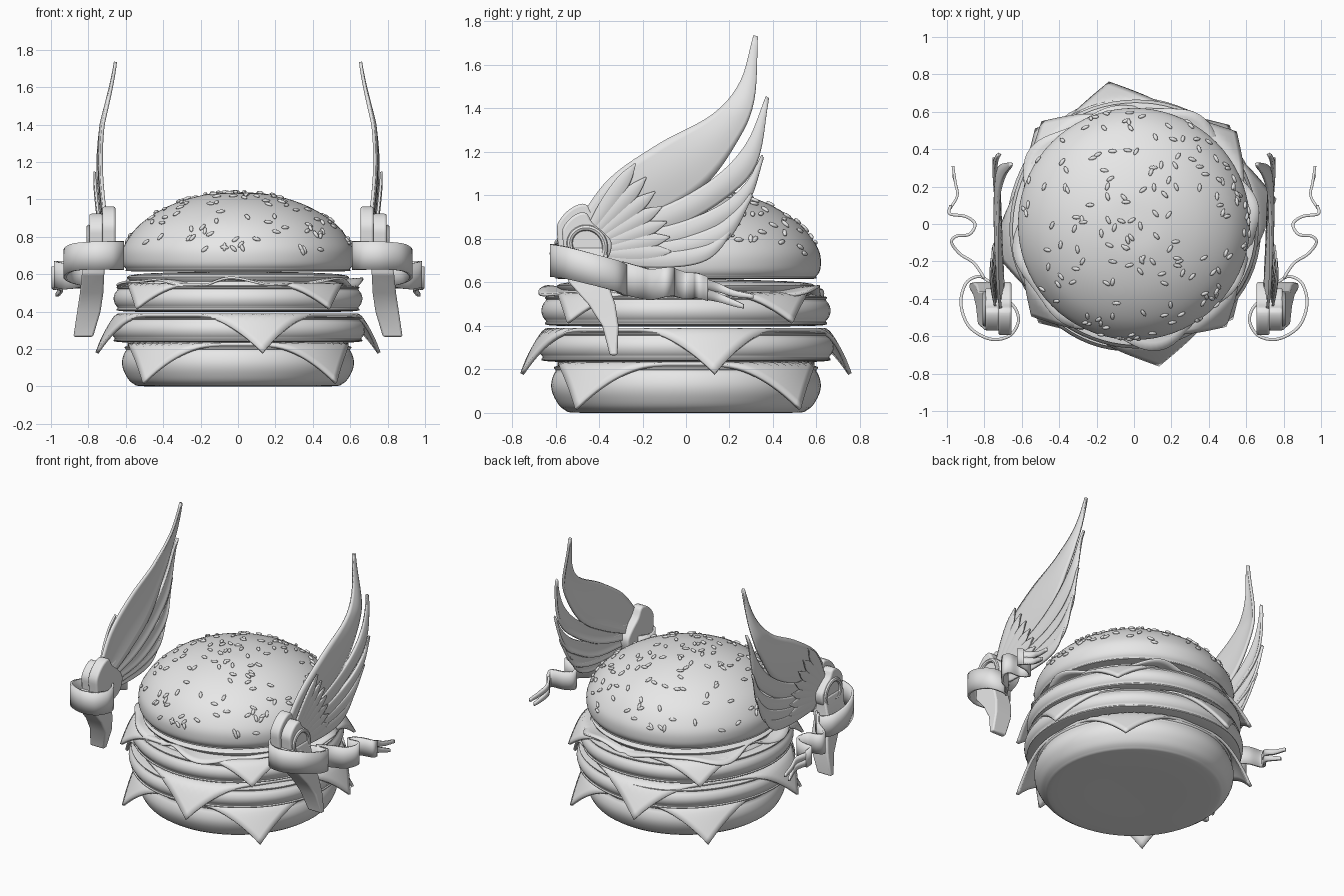
import bpy, bmesh, math, random
from mathutils import Vector, Matrix

random.seed(4)
cube = bpy.data.objects.get("Cube")
if cube:
    bpy.data.objects.remove(cube, do_unlink=True)

# One plain clay grey covers everything
GREY = (0.8, 0.8, 0.8, 1)
clay = bpy.data.materials.new("clay_grey")
clay.use_nodes = True
clay.diffuse_color = GREY
clay.node_tree.nodes["Principled BSDF"].inputs["Base Color"].default_value = GREY
parts = []


def spline(points, steps=5):
    """Smooth curve through the points."""
    p = [Vector(q) for q in points]
    p = [2 * p[0] - p[1]] + p + [2 * p[-1] - p[-2]]
    out = []
    for a, b, c, d in zip(p, p[1:], p[2:], p[3:]):
        for i in range(steps):
            t = i / steps
            out.append(b + (c - a) * t / 2 + (a * 2 - b * 5 + c * 4 - d) * t * t / 2
                       + (b * 3 - a - c * 3 + d) * t ** 3 / 2)
    return out + [p[-2]]


def finish(name, bm, thick=0, mirror=False, bevel=0):
    bmesh.ops.remove_doubles(bm, verts=bm.verts, dist=0.0001)
    bmesh.ops.recalc_face_normals(bm, faces=bm.faces)
    mesh = bpy.data.meshes.new(name)
    bm.to_mesh(mesh)
    bm.free()
    obj = bpy.data.objects.new(name, mesh)
    bpy.context.collection.objects.link(obj)
    mesh.materials.append(clay)
    if thick:
        mod = obj.modifiers.new("thickness", "SOLIDIFY")
        mod.thickness, mod.offset = thick, 0
    if bevel:
        mod = obj.modifiers.new("round", "BEVEL")
        mod.width, mod.segments = bevel, 3
    if mirror:
        obj.modifiers.new("other_side", "MIRROR")
    parts.append(obj)
    return obj


def sheet(name, rows, wrap=False, caps=False, **options):
    """Surface through rows of points."""
    bm = bmesh.new()
    grid = [[bm.verts.new(p) for p in row] for row in rows]
    n = len(grid[0])
    for a, b in zip(grid, grid[1:]):
        for i in range(n if wrap else n - 1):
            j = (i + 1) % n
            bm.faces.new((a[i], a[j], b[j], b[i]))
    if caps:
        bm.faces.new(grid[0])
        bm.faces.new(grid[-1])
    return finish(name, bm, **options)


def lathe(name, profile, wobble=0, sides=72, phase=0):
    rows = []
    for r, z in spline(profile):
        row = []
        for i in range(sides):
            a = math.tau * i / sides
            k = 1 + wobble * (math.sin(3 * a + phase) + math.sin(5 * a - phase))
            row.append((max(r, 0) * k * math.cos(a), max(r, 0) * k * math.sin(a), z))
        rows.append(row)
    return sheet(name, rows, wrap=True)


# Buns, patties and the filling core
lathe("bottom_bun", [(0, 0), (.47, 0), (.56, .015), (.605, .07), (.62, .13),
                     (.6, .19), (.55, .22), (0, .225)])
TOP = [(.6, .63), (.62, .68), (.605, .76), (.52, .87), (.37, .965), (.18, 1.025), (0, 1.04)]
lathe("top_bun", [(0, .62), (.54, .615)] + TOP)
for name, z, r in (("lower_patty", .235, .68), ("upper_patty", .4, .665)):
    lathe(name, [(0, z), (r - .08, z), (r - .02, z + .025), (r, z + .07),
                 (r - .02, z + .115), (r - .08, z + .14), (0, z + .14)], .006, phase=z * 9)
lathe("tomato_slice", [(0, .53), (.54, .53), (.575, .56), (.54, .6), (0, .62)])


def cheese(name, z, half, radius, turn, n=36, drop=.85):
    """Square slice whose corners hang over the round layer below."""
    rows = []
    for i in range(n + 1):
        row = []
        for j in range(n + 1):
            v = Vector(((2 * i / n - 1) * half, (2 * j / n - 1) * half))
            a, d = math.atan2(v.y, v.x) + math.radians(turn), v.length
            over = max(0, d - radius)
            bend = over * over / (over + .03) if over else 0
            r = min(d, radius) + over - bend * .5
            row.append((r * math.cos(a), r * math.sin(a), z - bend * drop * 1.15))
        rows.append(row)
    return sheet(name, rows, thick=.018)


cheese("lower_cheese", .225, .59, .595, 1)
cheese("middle_cheese", .382, .615, .635, 55)
cheese("upper_cheese", .545, .575, .625, -3, drop=.7)

# Ruffled lettuce leaf under the top bun
rows = []
for k in range(7):
    f = k / 6
    row = []
    for i in range(140):
        a = math.tau * i / 140
        w = math.sin(7 * a) + .6 * math.sin(11 * a + 1)
        r = .42 + f * (.22 + .025 * math.sin(5 * a + 2) + .025 * math.sin(8 * a))
        row.append((r * math.cos(a), r * math.sin(a), .575 - .02 * f + .018 * f * f * w))
    rows.append(row)
sheet("lettuce", rows, wrap=True, thick=.012)

# Sesame seeds scattered evenly over the dome
bm = bmesh.new()
dome = spline(TOP[1:], 12)
spots = list(zip(dome, dome[1:]))[6:]
weights = [p.x * (q - p).length for p, q in spots]
for p, q in random.choices(spots, weights, k=165):
    a = random.uniform(0, math.tau)
    m = p.lerp(q, random.random())
    tangent = (q - p).normalized()
    normal = Vector((tangent.y * math.cos(a), tangent.y * math.sin(a), -tangent.x))
    spot = Vector((m.x * math.cos(a), m.x * math.sin(a), m.y))
    pose = (Matrix.Translation(spot + normal * .004) @ normal.to_track_quat("Z", "Y").to_matrix().to_4x4()
            @ Matrix.Rotation(random.uniform(0, math.pi), 4, "Z") @ Matrix.Diagonal((.024, .011, .009, 1)))
    bmesh.ops.create_uvsphere(bm, u_segments=8, v_segments=6, radius=1, matrix=pose)
finish("sesame_seeds", bm)


# Wing feathers, each between an upper and a lower edge given as (y, z)
def wing_x(z):
    return .725 + .018 * math.sin((z - .95) * 6) - .04 * max(0, z - 1.4) / .33


def feather(name, upper, lower, shift, thick=.016):
    rows = []
    for a, b in zip(spline(upper, 6), spline(lower, 6)):
        row = []
        for k in range(9):
            p = a.lerp(b, k / 8)
            ridge = .012 * math.sin(math.pi * k / 8) * min(1, (a - b).length * 8)
            row.append((wing_x(p.y) + shift + ridge, p.x, p.y))
        rows.append(row)
    sheet(name, rows, thick=thick, mirror=True)


feather("feather_1", [(-.5, .88), (-.35, 1.08), (-.12, 1.24), (.12, 1.37), (.25, 1.52), (.312, 1.735)],
        [(-.42, .78), (-.15, .9), (.08, 1.04), (.23, 1.24), (.31, 1.43), (.328, 1.73)], -.012)
feather("feather_2", [(-.42, .85), (-.1, .95), (.13, 1.08), (.28, 1.24), (.37, 1.455)],
        [(-.38, .76), (-.08, .84), (.17, .98), (.32, 1.14), (.378, 1.445)], -.004)
feather("feather_3", [(-.4, .81), (-.08, .86), (.15, .95), (.28, 1.06), (.35, 1.185)],
        [(-.37, .73), (-.06, .76), (.15, .85), (.28, .96), (.354, 1.175)], .004)
feather("feather_4", [(-.38, .77), (-.08, .79), (.12, .85), (.22, .92), (.3, 1.01)],
        [(-.36, .7), (-.08, .71), (.11, .75), (.21, .82), (.304, 1)], .012)
feather("feather_5", [(-.38, .74), (-.1, .74), (.08, .77), (.16, .81), (.22, .87)],
        [(-.36, .68), (-.1, .67), (.06, .69), (.15, .75), (.223, .865)], .018)

# Short covert feathers fan out over the root
for i in range(7):
    ang = math.radians(56 - 9 * i)
    along = Vector((math.cos(ang), math.sin(ang)))
    side = Vector((-along.y, along.x))
    root = Vector((-.44 + .012 * i, .84 - .018 * i))
    reach = .37 - .012 * i
    edges = [[root + along * reach * t + side * s * w for t, w in
              ((0, .02), (.4, .035), (.75, .03), (1, .002))] for s in (1, -1)]
    feather("covert_feather", edges[0], edges[1], .024, .012)


# Ear-shaped mount at the wing root, in two stepped slabs with a raised curl
def slab(name, outline, x0, x1, bevel):
    ring = spline(outline + outline[:1], 4)[:-1]
    sheet(name, [[(x, p.x, p.y) for p in ring] for x in (x0, x1)],
          wrap=True, caps=True, mirror=True, bevel=bevel)


EAR = [(-.59, .79), (-.59, .87), (-.53, .94), (-.46, .96), (-.42, .9),
       (-.35, .84), (-.31, .78), (-.34, .69), (-.46, .65), (-.57, .69)]
slab("ear_base", EAR, .655, .725, .012)
centre = Vector((-.47, .77))
slab("ear_front", [centre + (Vector(p) - centre) * .8 for p in EAR], .72, .795, .012)
curl = []
for i in range(25):
    a, r = math.radians(-40 + i * 13), .105 - .0024 * i
    middle = Vector((.797, centre.x + r * math.cos(a), centre.y + r * math.sin(a)))
    out = Vector((0, math.cos(a), math.sin(a)))
    curl.append([middle + out * .014 * math.cos(t) + Vector((.014 * math.sin(t), 0, 0))
                 for t in (math.tau * k / 8 for k in range(8))])
sheet("ear_curl", curl, wrap=True, caps=True, mirror=True)

# Tapered prong hanging below the mount
prong = []
for z, y0, y1, x0, x1 in ((.76, -.57, -.36, .7, .8), (.6, -.54, -.36, .715, .835), (.5, -.45, -.325, .72, .845),
                          (.4, -.385, -.31, .735, .86), (.265, -.35, -.315, .775, .88)):
    prong.append([(x0, y0, z), (x1, y0, z), (x1, y1, z), (x0, y1, z)])
sheet("hanging_prong", prong, wrap=True, caps=True, mirror=True, bevel=.01)


# Ribbon strap looping round the mount, with wavy folds and a forked tail
def ribbon(name, path, w0, w1, thick=.016):
    pts = spline(path, 7)
    rows = []
    for i, p in enumerate(pts):
        h = Vector((0, 0, w0 + (w1 - w0) * i / (len(pts) - 1)))
        rows.append([p - h, p, p + h])
    sheet(name, rows, thick=thick, mirror=True)


ribbon("strap_loop", [(.68, -.4, .7), (.63, -.46, .7), (.62, -.53, .7), (.67, -.6, .7), (.77, -.615, .7),
                      (.88, -.55, .69), (.925, -.43, .66), (.9, -.32, .63), (.83, -.28, .61), (.77, -.31, .62)],
       .078, .07)
ribbon("ribbon_folds", [(.8, -.29, .62), (.855, -.21, .6), (.93, -.16, .59), (.975, -.1, .6), (.95, -.065, .605),
                        (.88, -.055, .6), (.85, 0, .585), (.9, .04, .585), (.985, .055, .585), (.98, .1, .57)],
       .075, .055)
for lift in (.02, -.025):
    ribbon("ribbon_tail", [(.988, .075, .575 + lift), (.945, .15, .555 + lift),
                           (.955, .22, .53 + lift), (.968, .29 + lift, .515 + lift)], .026, .01, .014)

# Smooth shading with crisp edges
bpy.ops.object.select_all(action="DESELECT")
for obj in parts:
    obj.select_set(True)
bpy.context.view_layer.objects.active = parts[0]
bpy.ops.object.shade_smooth_by_angle(angle=math.radians(40))
